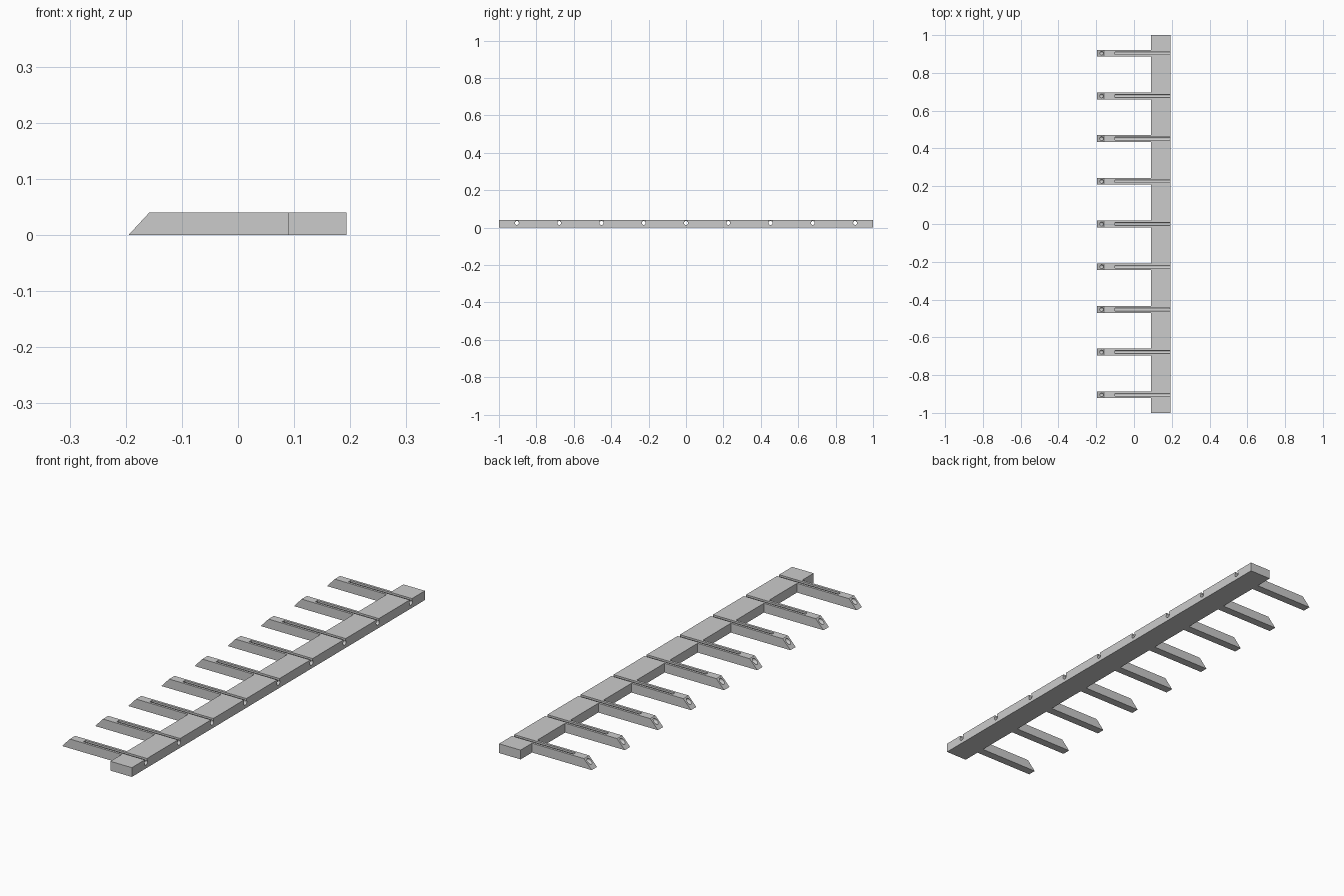
import bpy, bmesh
from math import pi
from mathutils import Matrix

if "Cube" in bpy.data.objects:
    bpy.data.objects.remove(bpy.data.objects["Cube"])

HEIGHT = 0.04
TIP, BAR, BACK = -0.195, 0.09, 0.193
HALF_TOOTH = 0.018
CHAMFER = 0.037
HOLE_Z, HOLE_R = 0.025, 0.0105
SLOT_START, SLOT_WIDTH = -0.1, 0.015
TEETH = [0.226 * i for i in range(-4, 5)]

grey = bpy.data.materials.new("light grey")
grey.use_nodes = True
colour = (0.6, 0.6, 0.6, 1)
grey.diffuse_color = colour
grey.node_tree.nodes["Principled BSDF"].inputs["Base Color"].default_value = colour


def make_object(name, bm):
    bmesh.ops.recalc_face_normals(bm, faces=bm.faces)
    mesh = bpy.data.meshes.new(name)
    bm.to_mesh(mesh)
    bm.free()
    mesh.materials.append(grey)
    obj = bpy.data.objects.new(name, mesh)
    bpy.context.collection.objects.link(obj)
    return obj


# Comb: one outline of back bar and teeth, extruded upward
outline = [(BACK, 1), (BACK, -1), (BAR, -1)]
for y in TEETH:
    low, high = y - HALF_TOOTH, y + HALF_TOOTH
    outline += [(BAR, low), (TIP, low), (TIP, high), (BAR, high)]
outline.append((BAR, 1))

bm = bmesh.new()
face = bm.faces.new([bm.verts.new((x, y, 0)) for x, y in outline])
top = bmesh.ops.extrude_face_region(bm, geom=[face])["geom"]
for v in top:
    if isinstance(v, bmesh.types.BMVert):
        v.co.z = HEIGHT
        if v.co.x < BAR - 0.1:  # slope the tooth tips
            v.co.x += CHAMFER
comb = make_object("comb_rack", bm)

# Round bores along each tooth and through the back bar
bm = bmesh.new()
for y in TEETH:
    bmesh.ops.create_cone(
        bm, cap_ends=True, segments=24, radius1=HOLE_R, radius2=HOLE_R, depth=0.6,
        matrix=Matrix.Translation((0, y, HOLE_Z)) @ Matrix.Rotation(pi / 2, 4, "Y"))
bores = make_object("bore_cutter", bm)

# Narrow slots opening the bores to the top
bm = bmesh.new()
slot_length = 0.4
for y in TEETH:
    bmesh.ops.create_cube(
        bm, size=1,
        matrix=Matrix.Translation((SLOT_START + slot_length / 2, y, HOLE_Z + 0.02))
        @ Matrix.Diagonal((slot_length, SLOT_WIDTH, 0.04, 1)))
slots = make_object("slot_cutter", bm)

# Cut, apply and remove the cutters
bpy.context.view_layer.objects.active = comb
for cutter in (bores, slots):
    cutter.hide_render = True
    mod = comb.modifiers.new(cutter.name, "BOOLEAN")
    mod.operation = "DIFFERENCE"
    mod.solver = "EXACT"
    mod.object = cutter
    bpy.ops.object.modifier_apply(modifier=mod.name)
    bpy.data.objects.remove(cutter)

comb.select_set(True)
bpy.ops.object.shade_smooth_by_angle()
